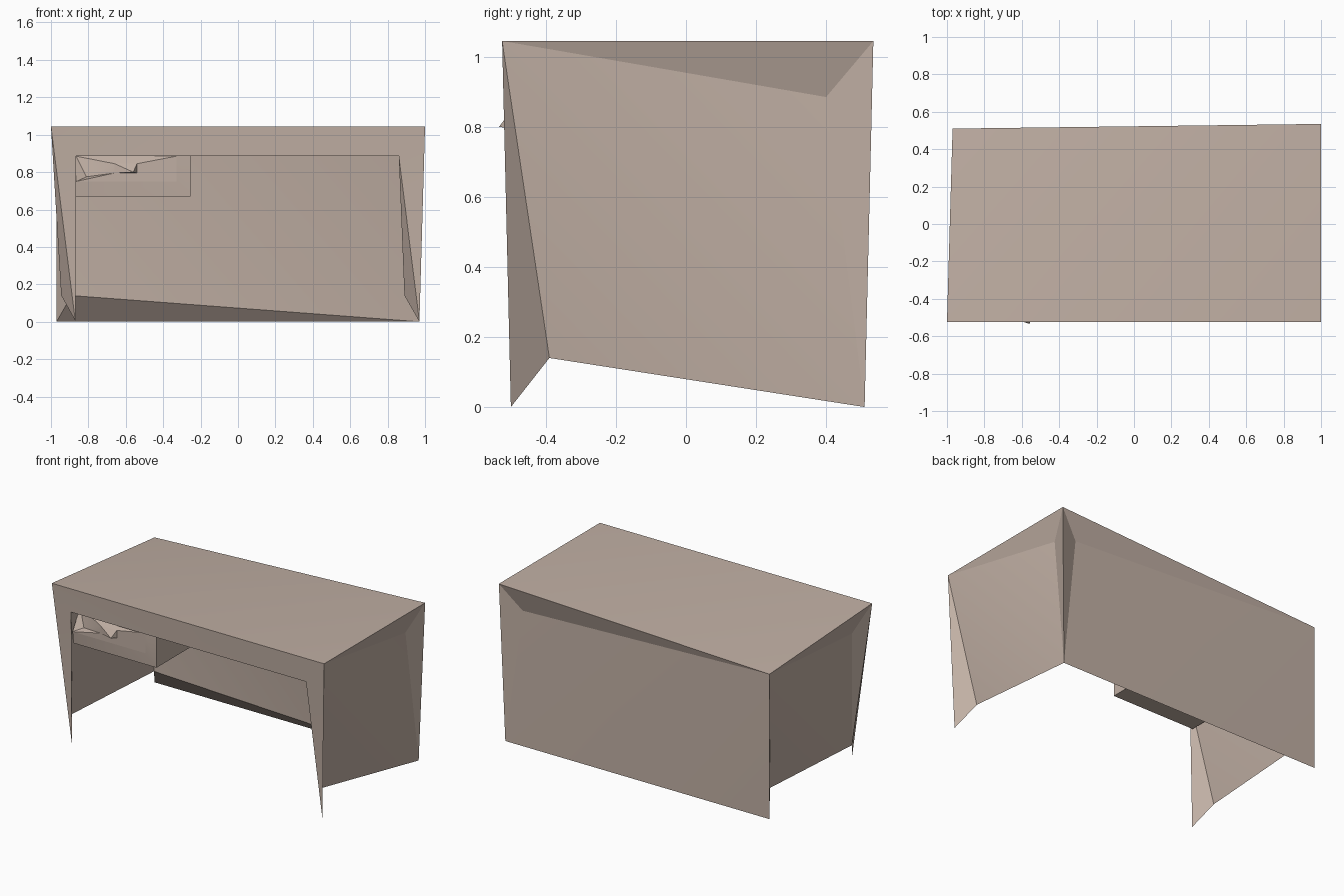
import bpy, bmesh
from mathutils import Vector

if "Cube" in bpy.data.objects:
    bpy.data.objects.remove(bpy.data.objects["Cube"])

wood = bpy.data.materials.new("warm_beige_wood")
wood.diffuse_color = (0.53, 0.43, 0.37, 1)
wood.use_nodes = True
wood.node_tree.nodes["Principled BSDF"].inputs["Base Color"].default_value = wood.diffuse_color

# Shared corner points of the desk shell
P = {
    # top board corners
    "top_fl": (-1, -.525, 1.045), "top_fr": (1, -.525, 1.045),
    "top_br": (1, .535, 1.045), "top_bl": (-.97, .51, .962),
    # feet
    "foot_fl": (-.87, -.5, .005), "foot_fr": (.97, -.5, 0),
    "foot_br": (.97, .51, 0), "foot_bl": (-.97, .51, 0),
    # front opening corners
    "open_l": (-.865, -.515, .885), "open_r": (.86, -.515, .885),
    # recessed panel corners
    "in_right": (.95, .4, .885), "in_back": (.86, .485, .885), "in_left": (-.95, -.385, .885),
    "low_fr": (.89, -.39, .14), "low_fl": (-.945, -.39, .14), "low_bl": (-.89, .39, .14),
    # underside back corners
    "under_br": (.86, .39, .885), "under_bl": (-.865, .39, .885),
    # drawer: outer box
    "d_l0": (-.865, -.49, .67), "d_r0": (-.255, -.49, .67), "d_r1": (-.255, -.49, .885),
    "d_bl0": (-.865, .39, .67), "d_br0": (-.255, .39, .67), "d_br1": (-.255, .39, .885),
    # drawer: inset front
    "i_l0": (-.865, -.5, .75), "i_r0": (-.33, -.5, .75), "i_r1": (-.33, -.5, .885),
    "i_l1": (-.865, -.42, .885), "i_m": (-.81, -.46, .775),
    # knob base and tip
    "k_l0": (-.66, -.5, .795), "k_r0": (-.54, -.5, .795),
    "k_r1": (-.54, -.5, .845), "k_l1": (-.66, -.5, .845), "k_tip": (-.56, -.534, .8),
}


def sheet(name, outward, *faces):
    """Mesh from named corner points, every face turned to the outward side."""
    bm = bmesh.new()
    verts = {}
    for names in faces:
        keys = names.split()
        for k in keys:
            if k not in verts:
                verts[k] = bm.verts.new(P[k])
        f = bm.faces.new([verts[k] for k in keys])
        f.normal_update()
        if outward and f.normal.dot(Vector(outward)) < 0:
            f.normal_flip()
    if not outward:
        bmesh.ops.recalc_face_normals(bm, faces=bm.faces)
    me = bpy.data.meshes.new(name)
    bm.to_mesh(me)
    bm.free()
    me.materials.append(wood)
    ob = bpy.data.objects.new(name, me)
    bpy.context.collection.objects.link(ob)
    bpy.ops.object.select_all(action='DESELECT')
    ob.select_set(True)
    bpy.context.view_layer.objects.active = ob
    bpy.ops.object.shade_smooth_by_angle(angle=0.4)
    return ob


# Desk top and its underside
sheet("top_board", (0, 0, 1), "top_fl top_fr top_br", "top_fl top_br top_bl")
sheet("top_underside", (0, 0, -1), "open_l open_r under_br under_bl")

# Front apron with the two tapering legs
sheet("front_frame", (0, -1, 0),
      "top_fl top_fr open_r open_l",
      "top_fl open_l foot_fl",
      "top_fr foot_fr open_r")
sheet("left_leg_inner_side", (1, 0, 0), "open_l foot_fl low_fl")
sheet("right_leg_inner_side", (-1, 0, 0), "open_r foot_fr low_fr")

# Right side: leg, frame, recessed panel
sheet("right_leg_side", (1, 0, 0), "top_fr foot_fr low_fr")
sheet("right_frame", (1, 0, 0), "top_fr top_br in_right", "top_br foot_br in_right")
sheet("right_panel", (1, 0, 0), "top_fr low_fr foot_br", "top_fr foot_br in_right")
sheet("right_panel_inside", (-1, 0, 0), "open_r low_fr foot_br", "open_r foot_br under_br")

# Left side: legs, frame, recessed panel
sheet("left_leg_side", (-1, 0, 0), "top_bl low_bl foot_bl")
sheet("left_frame", (-1, 0, 0),
      "top_fl top_bl in_left", "top_fl in_left low_fl", "top_fl low_fl foot_fl")
sheet("left_panel", (-1, 0, 0), "top_bl in_left low_fl", "top_bl low_fl low_bl")
sheet("left_panel_inside", (1, 0, 0), "open_l low_fl low_bl", "open_l low_bl under_bl")

# Back: frame, modesty panel, its inner face and sloping lower edge
sheet("back_frame", (0, 1, 0), "top_br top_bl in_back", "top_br in_back foot_br")
sheet("back_panel", (0, 1, 0), "top_bl in_back foot_br", "top_bl foot_br foot_bl")
sheet("back_panel_inside", (0, -1, 0), "under_bl under_br foot_br", "under_bl foot_br low_bl")
sheet("back_lower_edge", (0, -1, 0), "low_bl foot_br foot_bl")

# Drawer box, front border, inset front
sheet("drawer_bottom", (0, 0, -1), "d_l0 d_r0 d_br0 d_bl0")
sheet("drawer_side", (1, 0, 0), "d_r0 d_r1 d_br1 d_br0")
sheet("drawer_border", (0, -1, 0), "d_l0 d_r0 i_r0 i_l0", "d_r0 d_r1 i_r1 i_r0")
sheet("drawer_front", (0, -1, 0),
      "i_l0 i_r0 k_r0 k_l0", "i_r0 i_r1 k_r1 k_r0", "i_r1 i_l1 k_l1 k_r1",
      "i_l0 k_l0 i_m", "i_m k_l0 k_l1", "i_m k_l1 i_l1", "i_l0 i_m i_l1")
# Pointed drawer knob
sheet("drawer_knob", None,
      "k_l0 k_r0 k_tip", "k_r0 k_r1 k_tip", "k_r1 k_l1 k_tip", "k_l1 k_l0 k_tip",
      "k_l0 k_l1 k_r1 k_r0")
